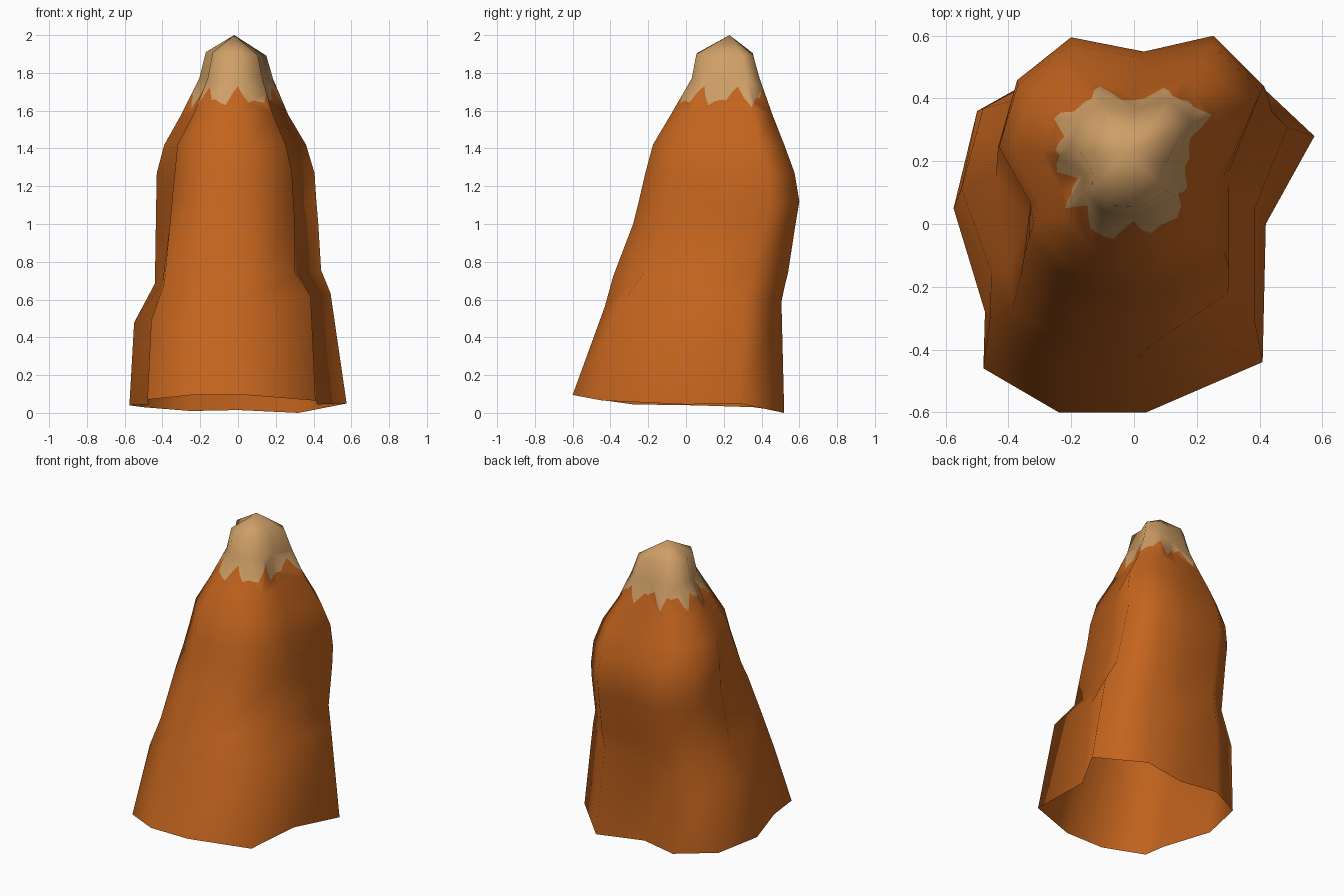
import bpy, bmesh, math
from mathutils import Vector

if "Cube" in bpy.data.objects:
    bpy.data.objects.remove(bpy.data.objects["Cube"])

# Plan outlines, counter-clockwise from the front left: foot and upper body
FOOT = [(-.24, -.6), (.04, -.6), (.41, -.44), (.42, 0), (.575, .28), (.32, .52),
        (0, .45), (-.25, .5), (-.5, .36), (-.575, .05), (-.475, -.28), (-.48, -.46)]
BODY = [(-.19, -.23), (.06, -.24), (.29, -.1), (.29, .15), (.41, .44), (.25, .6),
        (.03, .55), (-.2, .595), (-.37, .46), (-.43, .25), (-.33, .06), (-.335, -.06)]
FOOT_Z = [.095, .095, .065, .045, .05, 0, .015, .01, .03, .04, .045, .07]
N = len(FOOT)

# Rings: height, sideways tilt, x min, x max, y min, y max, blend from foot to body
RINGS = [(0, 0, -.575, .575, -.6, .52, 0),
         (.56, .15, -.55, .49, -.43, .505, .15),
         (.72, .08, -.44, .44, -.385, .54, .6),
         (1.00, 0, -.435, .425, -.28, .58, .9),
         (1.12, 0, -.433, .415, -.25, .6, 1),
         (1.27, 0, -.43, .405, -.215, .575, 1),
         (1.42, 0, -.39, .36, -.175, .52, 1),
         (1.58, 0, -.30, .265, -.08, .457, 1),
         (1.77, 0, -.205, .185, .03, .39, 1),
         (1.90, -.06, -.17, .15, .055, .355, 1)]
BAND, STEPS = 7, 5          # the ragged colour edge runs between rings 7 and 8

# Corners of the two side notches that depart from the plain rings
NUDGE = {(1, 2): (.385, -.31), (1, 3): (.385, .05), (2, 2): (.30, -.22),
         (2, 11): (-.39, -.28), (2, 10): (-.40, -.15), (3, 11): (-.36, -.16),
         (4, 11): (-.35, -.10), (5, 11): (-.335, -.045), (6, 11): (-.32, 0)}


def unit(points):
    """Scale an outline to fill the unit square."""
    xs, ys = zip(*points)
    return [((x - min(xs)) / (max(xs) - min(xs)), (y - min(ys)) / (max(ys) - min(ys)))
            for x, y in points]


def ring_points(i):
    z, tilt, x0, x1, y0, y1, t = RINGS[i]
    mix = unit([(a[0] + (b[0] - a[0]) * t, a[1] + (b[1] - a[1]) * t)
                for a, b in zip(unit(FOOT), unit(BODY))])
    result = []
    for k, (u, v) in enumerate(mix):
        x, y = NUDGE.get((i, k), (x0 + (x1 - x0) * u, y0 + (y1 - y0) * v))
        result.append(Vector((x, y, (FOOT_Z[k] if i == 0 else z) + tilt * x)))
    return result


def material(name, colour):
    m = bpy.data.materials.new(name)
    m.diffuse_color = (*colour, 1)
    m.use_nodes = True
    m.node_tree.nodes["Principled BSDF"].inputs["Base Color"].default_value = m.diffuse_color
    return m


# Rock body, open underneath
bm = bmesh.new()
rings = [[bm.verts.new(p) for p in ring_points(i)] for i in range(len(RINGS))]


def ragged(j):
    """Vertex on the ragged edge of the pale cap."""
    k, f = divmod(j, STEPS)
    f /= STEPS
    n = (k + 1) % N
    low = rings[BAND][k].co.lerp(rings[BAND][n].co, f)
    high = rings[BAND + 1][k].co.lerp(rings[BAND + 1][n].co, f)
    a = j / (N * STEPS) * math.tau
    t = .47 + .2 * math.sin(9 * a + 4) + .13 * math.sin(17 * a + 1)
    return bm.verts.new(low.lerp(high, t))


edge = [ragged(j) for j in range(N * STEPS)]
for i in range(len(rings) - 1):
    lo, hi = rings[i], rings[i + 1]
    for k in range(N):
        n = (k + 1) % N
        if i == BAND:
            cut = [edge[(k * STEPS + s) % len(edge)] for s in range(STEPS + 1)]
            bm.faces.new([lo[k], lo[n]] + cut[::-1])
            bm.faces.new(cut + [hi[n], hi[k]]).material_index = 1
        else:
            f = bm.faces.new([lo[k], lo[n], hi[n], hi[k]])
            f.material_index = int(i > BAND)

# Peak
peak = bm.verts.new((-.02, .23, 2))
for k in range(N):
    bm.faces.new([rings[-1][k], rings[-1][(k + 1) % N], peak]).material_index = 1
for f in bm.faces:
    f.smooth = True

mesh = bpy.data.meshes.new("rock_spire")
bm.to_mesh(mesh)
bm.free()
mesh.materials.append(material("rust orange rock", (.55, .128, .013)))
mesh.materials.append(material("pale sand cap", (.62, .345, .135)))
bpy.context.collection.objects.link(bpy.data.objects.new("rock_spire", mesh))
